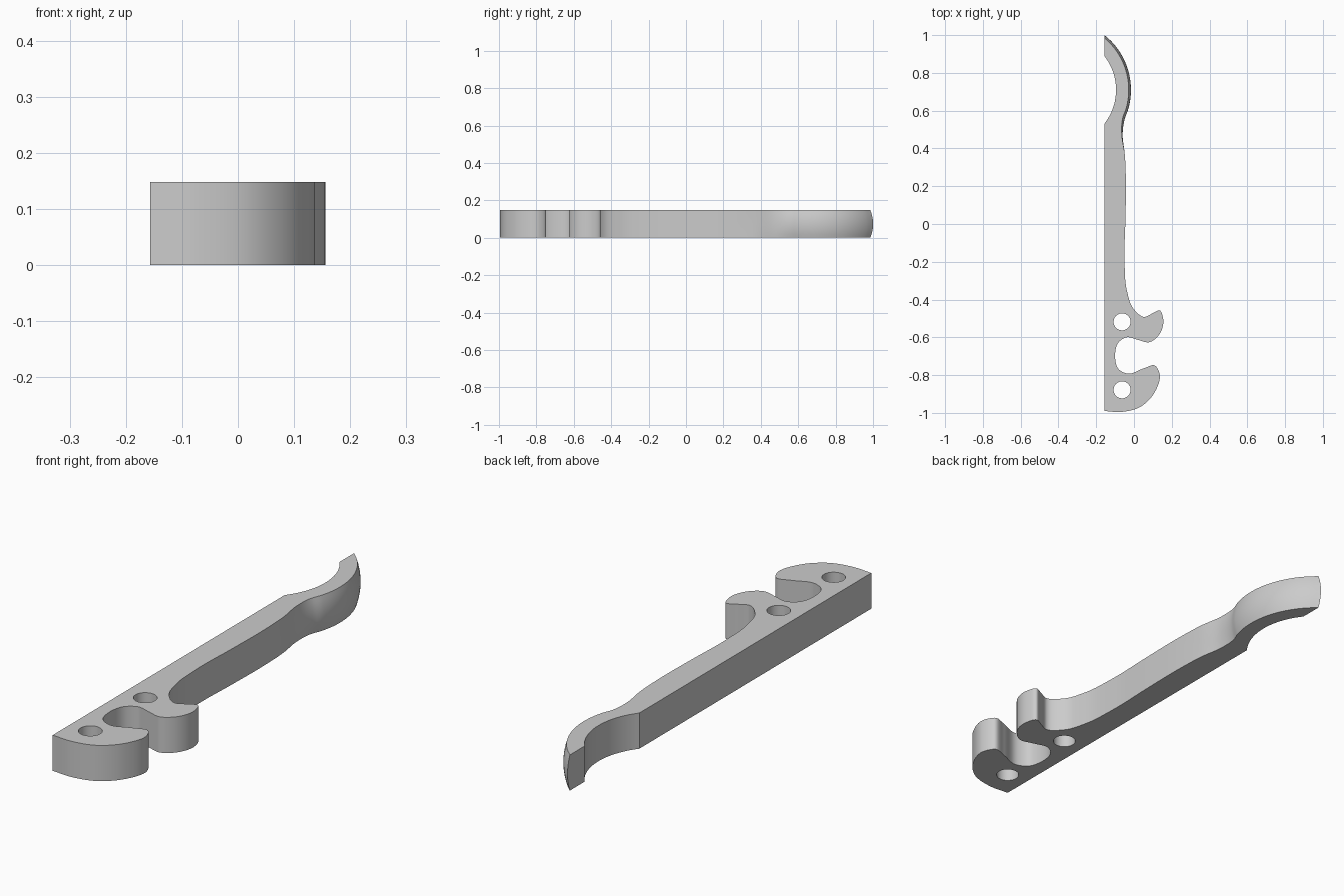
import bpy, bmesh, math
from mathutils import Vector
from mathutils.geometry import interpolate_bezier

if "Cube" in bpy.data.objects:
    bpy.data.objects.remove(bpy.data.objects["Cube"])

HEIGHT, BACK = 0.148, -0.157          # plate thickness, straight back edge
ARC = Vector((-0.386, 0.71))          # shared centre of the curved tip
OUTER, INNER, BULGE = 0.37, 0.291, 0.012
LEVELS = 8


def arc(radius, a, b, n):
    return [ARC + radius * Vector((math.cos(a + (b - a) * i / n),
                                   math.sin(a + (b - a) * i / n))) for i in range(n + 1)]


def smooth_path(pts, steps=8):
    """Smooth curve through the points, with tangents weighted by spacing."""
    tangents = []
    for i, p in enumerate(pts):
        a, b = pts[max(i - 1, 0)], pts[min(i + 1, len(pts) - 1)]
        da, db = (p - a).length, (b - p).length
        if da and db:
            t = ((p - a) / da * db + (b - p) / db * da) / (da + db)
        else:
            t = (b - a).normalized()
        tangents.append(t)
    path = []
    for p, q, s, t in zip(pts, pts[1:], tangents, tangents[1:]):
        d = (q - p).length / 3
        path += interpolate_bezier(p, p + s * d, q - t * d, q, steps + 1)[:-1]
    return [Vector(p[:2]) for p in path] + [pts[-1]]


# Neck, shaft and the two hooked lobes, running from the tip down to the foot
SIDE = [Vector(p) for p in (
    (-0.06, 0.48), (-0.049, 0.37), (-0.043, 0.24), (-0.045, 0.03), (-0.05, -0.2),
    (-0.037, -0.355), (-0.005, -0.445), (0.055, -0.492), (0.1, -0.472),
    (0.135, -0.457), (0.155, -0.505), (0.13, -0.59), (0.08, -0.626),
    (0.02, -0.613), (-0.04, -0.6), (-0.08, -0.625), (-0.1, -0.7),
    (-0.08, -0.77), (-0.035, -0.792), (0.05, -0.765), (0.11, -0.749),
    (0.135, -0.79), (0.11, -0.89), (0.03, -0.97), (-0.07, -0.995), (BACK, -0.99))]


def outline(inset):
    """Plate outline; the outer face of the tip is drawn in by the inset."""
    r = OUTER - inset
    start = math.acos((BACK - ARC.x) / r)
    pts = arc(r, start, -0.42, 10)
    neck = SIDE[0] + Vector((-inset * 0.4, 0))
    inner = math.acos((BACK - ARC.x) / INNER)
    return smooth_path(pts + [neck] + SIDE[1:]) + arc(INNER, -inner, inner, 24)


def circle(x, y, r, n=40):
    return [Vector((x + r * math.cos(math.tau * i / n),
                    y + r * math.sin(math.tau * i / n))) for i in range(n)]


bm = bmesh.new()


def ring(points, z):
    return [bm.verts.new((p.x, p.y, z)) for p in points]


def wall(low, high):
    n = len(low)
    for i in range(n):
        j = (i + 1) % n
        bm.faces.new((low[i], low[j], high[j], high[i]))


# Side walls, gently crowned around the tip
rings = []
for k in range(LEVELS + 1):
    t = k / LEVELS
    rings.append(ring(outline(BULGE * (2 * t - 1) ** 2), t * HEIGHT))
for low, high in zip(rings, rings[1:]):
    wall(low, high)
loops = [(rings[0], rings[-1])]

# Two round through holes
for y in (-0.518, -0.878):
    pts = circle(-0.063, y, 0.045)
    low, high = ring(pts, 0), ring(pts, HEIGHT)
    wall(low, high)
    loops.append((low, high))

# Flat bottom and top faces around the holes
for side in (0, 1):
    edges = [bm.edges.get((loop[side][i - 1], loop[side][i]))
             for loop in loops for i in range(len(loop[side]))]
    bmesh.ops.triangle_fill(bm, edges=edges, use_beauty=True, use_dissolve=False)
bmesh.ops.recalc_face_normals(bm, faces=bm.faces)

mesh = bpy.data.meshes.new("lever_plate")
bm.to_mesh(mesh)
bm.free()
plate = bpy.data.objects.new("lever_plate", mesh)
bpy.context.collection.objects.link(plate)

# Plain grey
grey = bpy.data.materials.new("plain_grey")
grey.use_nodes = True
colour = (0.6, 0.6, 0.6, 1)
grey.diffuse_color = colour
grey.node_tree.nodes["Principled BSDF"].inputs["Base Color"].default_value = colour
mesh.materials.append(grey)

bpy.context.view_layer.objects.active = plate
plate.select_set(True)
bpy.ops.object.shade_smooth_by_angle(angle=math.radians(30))
